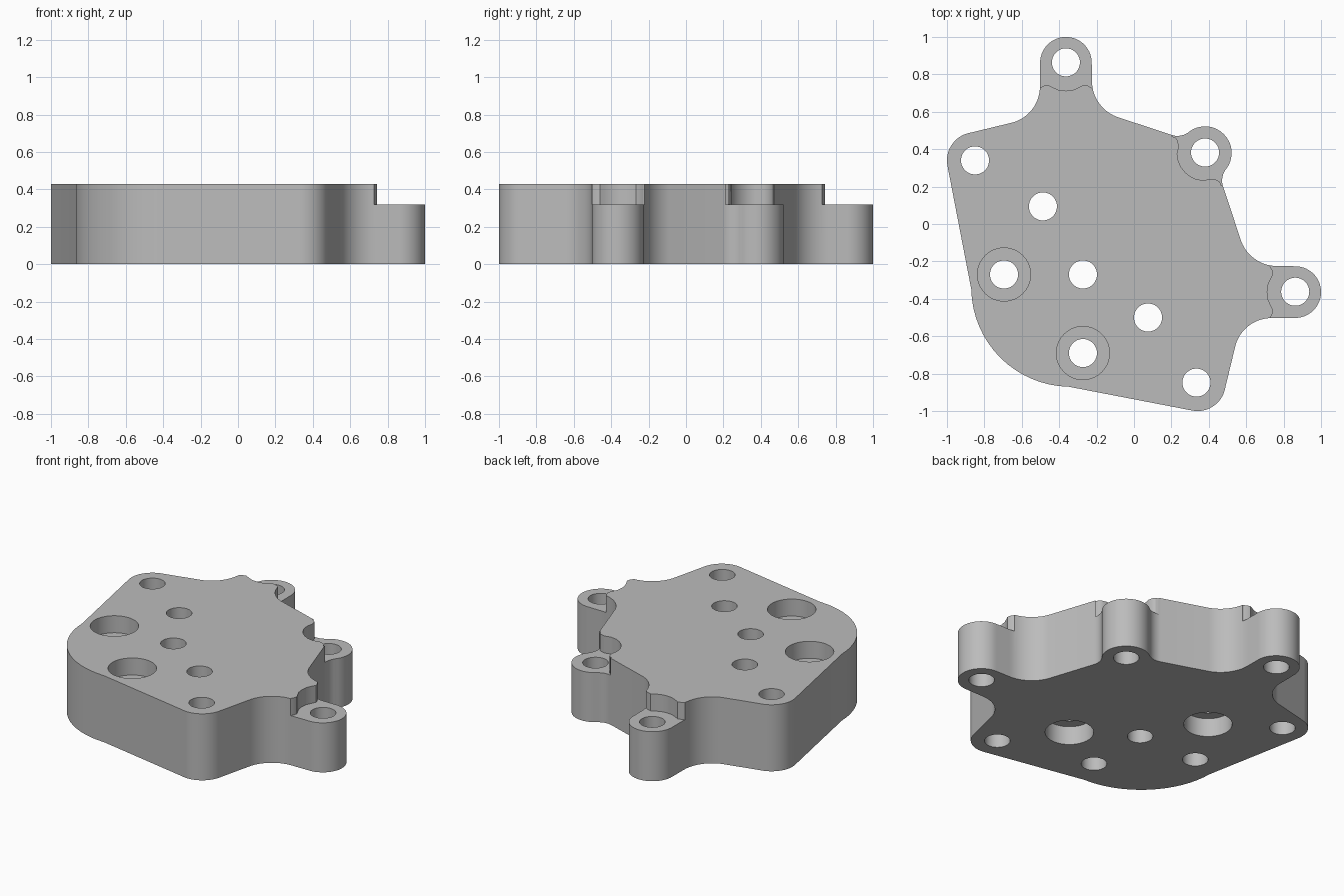
import bpy, bmesh
from math import radians, cos, sin, sqrt

HEIGHT, STEP, HOLE_R, BORE_R = 0.43, 0.32, 0.075, 0.142

cube = bpy.data.objects.get("Cube")
if cube:
    bpy.data.objects.remove(cube, do_unlink=True)

grey = bpy.data.materials.new("machined grey")
grey.use_nodes = True
grey.diffuse_color = (0.5, 0.5, 0.5, 1)
grey.node_tree.nodes["Principled BSDF"].inputs["Base Color"].default_value = (0.5, 0.5, 0.5, 1)


def arc(cx, cy, r, a0, a1):
    n = max(4, int(abs(a1 - a0) / 5))
    angles = [radians(a0 + (a1 - a0) * i / n) for i in range(n + 1)]
    return [(cx + r * cos(a), cy + r * sin(a)) for a in angles]


def prism(name, points, z0, z1):
    bm = bmesh.new()
    face = bm.faces.new([bm.verts.new((x, y, z0)) for x, y in points])
    grown = bmesh.ops.extrude_face_region(bm, geom=[face])["geom"]
    bmesh.ops.translate(bm, vec=(0, 0, z1 - z0),
                        verts=[v for v in grown if isinstance(v, bmesh.types.BMVert)])
    bmesh.ops.recalc_face_normals(bm, faces=bm.faces)
    mesh = bpy.data.meshes.new(name)
    bm.to_mesh(mesh)
    bm.free()
    mesh.materials.append(grey)
    obj = bpy.data.objects.new(name, mesh)
    bpy.context.scene.collection.objects.link(obj)
    return obj


def cut(points, z0, z1):
    cutter = prism("cutter", points, z0, z1)
    cutter.hide_render = True
    mod = plate.modifiers.new("cut", "BOOLEAN")
    mod.operation, mod.solver, mod.object = "DIFFERENCE", "EXACT", cutter
    graph = bpy.context.evaluated_depsgraph_get()
    graph.update()
    mesh = bpy.data.meshes.new_from_object(plate.evaluated_get(graph))
    plate.modifiers.clear()
    plate.data = mesh
    bpy.data.objects.remove(cutter, do_unlink=True)


def disc(x, y, r):
    return arc(x, y, r, 0, 360)[:-1]


# Half of the outline, from the diagonal lug round to the large rounded corner
half = []
for a in [(0.38, 0.382, 0.14, 45, 128),        # diagonal lug
          (0.232, 0.571, 0.10, 308, 249),      # fillet
          (-0.02, 0.765, 0.205, 249, 180),     # fillet
          (-0.364, 0.862, 0.138, 0, 180),      # straight lug
          (-0.703, 0.735, 0.20, 0, -73),       # fillet
          (-0.85, 0.34, 0.15, 107, 191),       # corner
          (-0.34, -0.34, 0.53, 181, 225)]:     # large corner
    half += arc(*a)
mirrored = [(y, x) for x, y in reversed(half)]
plate = prism("mounting_plate", half + mirrored[1:-1], 0, HEIGHT)


# Lowered lugs: a scalloped edge, given across and along the lug
def lower_lug(cx, cy, dx, dy, edge):
    side = edge + [(-u, v) for u, v in reversed(edge) if u]
    loop = side + [(0.2, 0.25), (-0.2, 0.25)]
    cut([(cx + u * dy + v * dx, cy - u * dx + v * dy) for u, v in loop], STEP, HEIGHT + 0.1)


straight = [(-0.2, -0.135), (-0.138, -0.135), (-0.118, -0.123), (-0.096, -0.118),
            (-0.075, -0.129), (-0.04, -0.145), (0, -0.15)]
diagonal = [(-0.186, -0.064), (-0.168, -0.056), (-0.15, -0.058), (-0.122, -0.076),
            (-0.1, -0.111), (-0.066, -0.135), (-0.034, -0.146), (0, -0.15)]
lower_lug(-0.364, 0.862, 0, 1, straight)
lower_lug(0.862, -0.364, 1, 0, straight)
lower_lug(0.38, 0.382, sqrt(0.5), sqrt(0.5), diagonal)

# Through holes
top_bores = [(-0.695, -0.27), (-0.273, -0.69)]
bottom_bores = [(-0.487, 0.094), (0.075, -0.5)]
plain = [(-0.364, 0.864), (0.862, -0.362), (0.38, 0.382),
         (-0.85, 0.34), (0.334, -0.848), (-0.273, -0.27)]
for x, y in plain + top_bores + bottom_bores:
    cut(disc(x, y, HOLE_R), -0.1, HEIGHT + 0.1)

# Counterbores above and below
for x, y in top_bores:
    cut(disc(x, y, BORE_R), STEP, HEIGHT + 0.1)
for x, y in bottom_bores:
    cut(disc(x, y, BORE_R), -0.1, 0.12)

bpy.ops.object.select_all(action="DESELECT")
plate.select_set(True)
bpy.context.view_layer.objects.active = plate
bpy.ops.object.shade_smooth_by_angle(angle=radians(30))
